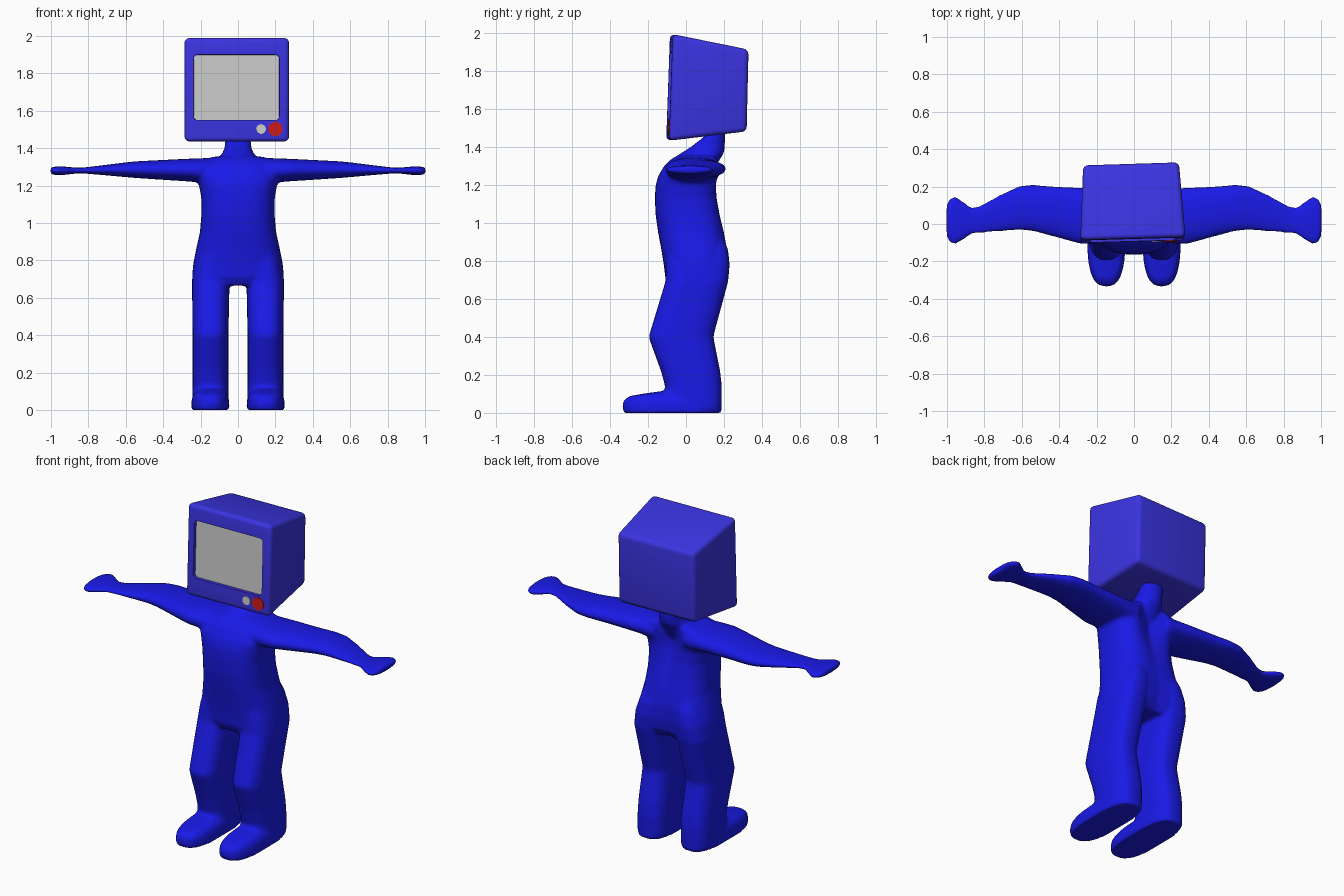
import bpy, bmesh, math
from mathutils import Vector

if "Cube" in bpy.data.objects:
    bpy.data.objects.remove(bpy.data.objects["Cube"])


def material(name, rgb):
    m = bpy.data.materials.new(name)
    m.diffuse_color = (*rgb, 1)
    m.use_nodes = True
    m.node_tree.nodes["Principled BSDF"].inputs["Base Color"].default_value = m.diffuse_color
    return m


BODY = material("body blue", (0.010, 0.010, 0.80))
CASE = material("case violet blue", (0.044, 0.034, 0.76))
GREY = material("screen grey", (0.60, 0.60, 0.60))
RED = material("button red", (0.60, 0.010, 0.010))


def finish(bm, name, mat):
    bmesh.ops.recalc_face_normals(bm, faces=bm.faces)
    me = bpy.data.meshes.new(name)
    bm.to_mesh(me)
    bm.free()
    ob = bpy.data.objects.new(name, me)
    bpy.context.collection.objects.link(ob)
    me.materials.append(mat)
    return ob


def activate(ob):
    bpy.ops.object.select_all(action='DESELECT')
    ob.select_set(True)
    bpy.context.view_layer.objects.active = ob


def apply_all(ob):
    activate(ob)
    for m in list(ob.modifiers):
        bpy.ops.object.modifier_apply(modifier=m.name)


def loft(bm, sections, place, power=2.5, n=32):
    """Rounded sections (t, a0, a1, b0, b1, dent); dent hollows the middle of the b1 side."""
    rings = []
    for t, a0, a1, b0, b1, *dent in sections:
        ring = []
        for i in range(n):
            w = 2 * math.pi * i / n
            c, s = math.cos(w), math.sin(w)
            u = math.copysign(abs(c) ** (2 / power), c)
            v = math.copysign(abs(s) ** (2 / power), s)
            a = (a0 + a1) / 2 + u * (a1 - a0) / 2
            b = (b0 + b1) / 2 + v * (b1 - b0) / 2
            if dent and s > 0:
                b -= dent[0] * math.exp(-(u / 0.35) ** 2)
            ring.append(bm.verts.new(place(t, a, b)))
        rings.append(ring)
    for r, q in zip(rings, rings[1:]):
        for i in range(n):
            j = (i + 1) % n
            bm.faces.new((r[i], r[j], q[j], q[i]))
    bm.faces.new(rings[0])
    bm.faces.new(rings[-1])


# --- Body: torso, neck, arms, legs and feet fused into one smooth skin
bm = bmesh.new()
upright = lambda t, a, b: (a, b, t)

# torso with a hollow along the spine
torso = [(0.665, 0.235, -0.085, 0.20, 0.03), (0.71, 0.246, -0.109, 0.225, 0.025),
         (0.78, 0.240, -0.117, 0.231, 0.02), (0.86, 0.224, -0.130, 0.226, 0.015),
         (0.95, 0.204, -0.147, 0.210, 0.015), (1.04, 0.196, -0.160, 0.190, 0.02),
         (1.13, 0.196, -0.164, 0.177, 0.035), (1.20, 0.208, -0.160, 0.176, 0.05),
         (1.25, 0.23, -0.145, 0.185, 0.06), (1.30, 0.22, -0.115, 0.19, 0.06),
         (1.335, 0.19, -0.08, 0.18, 0.05), (1.355, 0.13, -0.045, 0.16, 0.04)]
loft(bm, [(z, -h, h, f, b, d) for z, h, f, b, d in torso], upright, 2.65)

# neck leaning back
neck = [(1.25, 0.09, -0.09, 0.13), (1.32, 0.097, -0.08, 0.17), (1.365, 0.088, -0.03, 0.198),
        (1.40, 0.072, 0.025, 0.205), (1.45, 0.068, 0.09, 0.205), (1.50, 0.068, 0.12, 0.205)]
loft(bm, [(z, -h, h, f, b) for z, h, f, b in neck], upright, 2.2)

# arm sections run outward along x: x, y front, y back, z bottom, z top
arm = [(0.10, -0.09, 0.18, 1.20, 1.35), (0.20, -0.105, 0.188, 1.216, 1.346),
       (0.28, -0.108, 0.194, 1.223, 1.343), (0.42, -0.07, 0.20, 1.232, 1.336),
       (0.54, -0.038, 0.21, 1.240, 1.330), (0.61, -0.032, 0.205, 1.246, 1.323),
       (0.72, -0.04, 0.155, 1.256, 1.309), (0.83, -0.05, 0.095, 1.265, 1.296),
       (0.87, -0.056, 0.09, 1.264, 1.296), (0.92, -0.09, 0.125, 1.258, 1.301),
       (0.955, -0.110, 0.150, 1.255, 1.303), (0.985, -0.102, 0.137, 1.257, 1.301),
       (1.003, -0.065, 0.105, 1.263, 1.295)]

# leg sections: z, x inner, x outer, y front, y back; the top fades into hip and buttock
leg = [(0.02, 0.05, 0.245, -0.12, 0.188), (0.14, 0.051, 0.243, -0.11, 0.189),
       (0.22, 0.051, 0.243, -0.132, 0.180), (0.39, 0.051, 0.243, -0.194, 0.146),
       (0.41, 0.051, 0.243, -0.194, 0.146), (0.69, 0.045, 0.246, -0.109, 0.222),
       (0.78, 0.036, 0.232, -0.105, 0.230), (0.86, 0.03, 0.205, -0.10, 0.222),
       (0.96, 0.03, 0.165, -0.09, 0.18), (1.06, 0.03, 0.12, -0.05, 0.12)]
foot = [(0.0, 0.046, 0.25, -0.328, 0.189), (0.03, 0.046, 0.25, -0.335, 0.189),
        (0.065, 0.05, 0.246, -0.330, 0.187), (0.088, 0.06, 0.236, -0.30, 0.18),
        (0.102, 0.075, 0.222, -0.22, 0.17), (0.114, 0.08, 0.217, -0.13, 0.15)]
for s in (1, -1):
    loft(bm, arm, lambda t, a, b: (s * t, a, b), 2.2)
    for part in (leg, foot):
        loft(bm, part, lambda t, a, b: (s * a, b, t), 2.7)

body = finish(bm, "body", BODY)
fuse = body.modifiers.new("fuse", 'REMESH')
fuse.mode = 'VOXEL'
fuse.voxel_size = 0.009
soften = body.modifiers.new("soften", 'SMOOTH')
soften.factor = 0.5
soften.iterations = 10
apply_all(body)
activate(body)
bpy.ops.object.shade_smooth()

# --- Head: tapered television case, slightly tilted
front = [(-0.287, 0.275, -0.105, 1.433), (-0.287, 0.275, -0.085, 1.994)]
back = [(-0.272, 0.24, 0.304, 1.482), (-0.272, 0.24, 0.314, 1.913)]
bm = bmesh.new()
quads = []
for (l, r, y0, z0), (_, _, y1, z1) in (front, back):
    turn = 0.016
    quads.append([bm.verts.new(p) for p in (
        (l, y0, z0), (r, y0 + turn, z0), (r, y1 + turn, z1), (l, y1, z1))])
bm.faces.new(quads[0])
bm.faces.new(quads[1])
for i in range(4):
    j = (i + 1) % 4
    bm.faces.new((quads[0][i], quads[0][j], quads[1][j], quads[1][i]))
head = finish(bm, "television_head", CASE)
bevel = head.modifiers.new("round edges", 'BEVEL')
bevel.width = 0.026
bevel.segments = 4

# frame of the front face: across, up, outward
ax = Vector((0.562, 0.016, 0)).normalized()
up = Vector((0, 0.02, 0.561)).normalized()
out = ax.cross(up).normalized()
origin = Vector((-0.006, -0.087, 1.7135))


def rounded(u0, u1, v0, v1, r, k=6):
    pts = []
    for q, (cu, cv) in enumerate(((u1 - r, v1 - r), (u0 + r, v1 - r), (u0 + r, v0 + r), (u1 - r, v0 + r))):
        for i in range(k + 1):
            w = math.pi / 2 * (q + i / k)
            pts.append((cu + r * math.cos(w), cv + r * math.sin(w)))
    return pts


def disc(u, v, r, n=20):
    return [(u + r * math.cos(2 * math.pi * i / n), v + r * math.sin(2 * math.pi * i / n)) for i in range(n)]


def prism(name, pts, d0, d1, mat):
    """Extrude an outline given in x and z on the front face, from depth d0 to d1."""
    bm = bmesh.new()
    lo, hi = ([bm.verts.new(origin + ax * (u - origin.x) + up * (v - origin.z) + out * d)
               for u, v in pts] for d in (d0, d1))
    bm.faces.new(lo)
    bm.faces.new(hi)
    for i in range(len(pts)):
        j = (i + 1) % len(pts)
        bm.faces.new((lo[i], lo[j], hi[j], hi[i]))
    return finish(bm, name, mat)


# recess for the screen
cutter = prism("screen_cutter", rounded(-0.237, 0.221, 1.549, 1.900, 0.022), -0.024, 0.05, CASE)
cutter.hide_render = True
cut = head.modifiers.new("screen recess", 'BOOLEAN')
cut.operation = 'DIFFERENCE'
cut.solver = 'EXACT'
cut.object = cutter
apply_all(head)
bpy.data.objects.remove(cutter)
activate(head)
bpy.ops.object.shade_smooth_by_angle(angle=math.radians(35))

# screen and buttons
prism("screen", rounded(-0.236, 0.220, 1.550, 1.899, 0.022), -0.0245, -0.020, GREY)
prism("small_button", disc(0.123, 1.502, 0.026), -0.001, 0.005, GREY)
prism("large_button", disc(0.20, 1.502, 0.038), -0.001, 0.006, RED)
